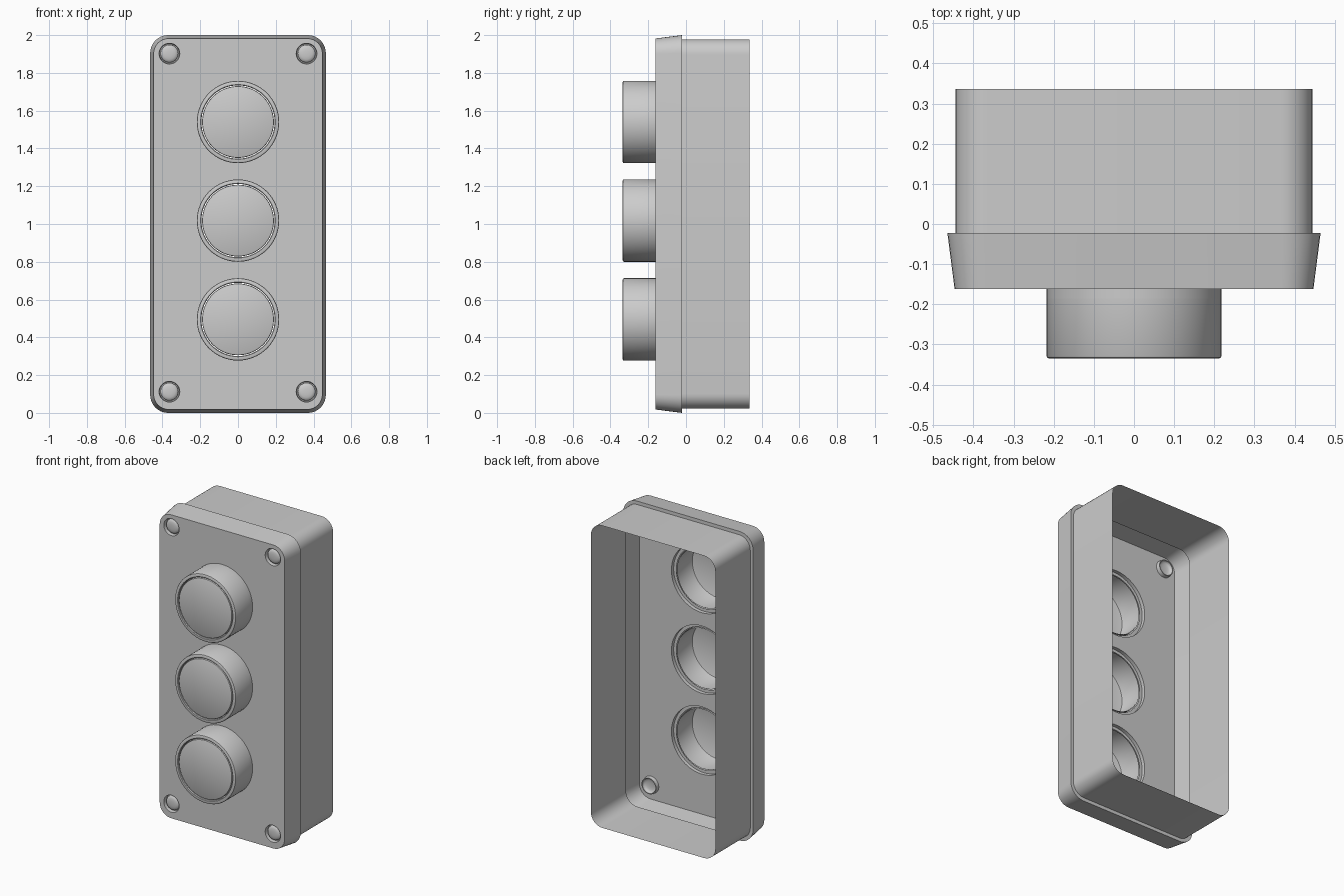
import bpy, bmesh
from math import sin, cos, pi

if "Cube" in bpy.data.objects:
    bpy.data.objects.remove(bpy.data.objects["Cube"])

SEG = 64
PLATE_Y = -0.162
BUTTON_Z = (0.495, 1.018, 1.54)
SCREWS = [(x, z) for x in (-0.363, 0.363) for z in (0.112, 1.902)]


def rounded_rect(hx, hz, r, y, n=8):
    pts = []
    for k, (sx, sz) in enumerate(((1, 1), (-1, 1), (-1, -1), (1, -1))):
        for i in range(n + 1):
            a = (k + i / n) * pi / 2
            pts.append((sx * (hx - r) + r * cos(a), y, 1 + sz * (hz - r) + r * sin(a)))
    return pts


def circle(x, z, r, y, n=SEG):
    return [(x + r * cos(2 * pi * i / n), y, z + r * sin(2 * pi * i / n)) for i in range(n)]


def loft(bm, sections, cap=False):
    """Skin a list of equal-length loops; returns the last loop."""
    rings = [[bm.verts.new(p) for p in s] for s in sections]
    for p, q in zip(rings, rings[1:]):
        for i in range(len(p)):
            j = (i + 1) % len(p)
            bm.faces.new((p[i], p[j], q[j], q[i]))
    if cap:
        bm.faces.new(rings[-1])
    return rings[-1]


def finish(bm, name):
    me = bpy.data.meshes.new(name)
    bm.to_mesh(me)
    bm.free()
    ob = bpy.data.objects.new(name, me)
    bpy.context.collection.objects.link(ob)
    bpy.ops.object.select_all(action='DESELECT')
    ob.select_set(True)
    bpy.context.view_layer.objects.active = ob
    bpy.ops.object.shade_smooth_by_angle(angle=0.6)


def lathe(name, x, z, profile, n=SEG, cap=False):
    bm = bmesh.new()
    loft(bm, [circle(x, z, r, y, n) for r, y in profile], cap)
    finish(bm, name)


# Rear housing: thin wall, open at the back
bm = bmesh.new()
loft(bm, [rounded_rect(0.445, 0.978, 0.08, y) for y in (0.336, -0.022)])
finish(bm, "housing")

# Lid: back ledge, tapered rim, front plate with round openings
bm = bmesh.new()
front = loft(bm, [rounded_rect(0.445, 0.978, 0.08, -0.022),
                  rounded_rect(0.465, 1.0, 0.095, -0.022),
                  rounded_rect(0.447, 0.982, 0.08, PLATE_Y)])
edges = [bm.edges.get((front[i - 1], front[i])) for i in range(len(front))]
holes = [(0, z, 0.218, SEG) for z in BUTTON_Z] + [(x, z, 0.055, 32) for x, z in SCREWS]
for x, z, r, n in holes:
    vs = [bm.verts.new(p) for p in circle(x, z, r, PLATE_Y, n)]
    edges += [bm.edges.new((vs[i - 1], vs[i])) for i in range(n)]
res = bmesh.ops.triangle_fill(bm, edges=edges, use_beauty=True, normal=(0, -1, 0))
for f in res["geom"]:
    if isinstance(f, bmesh.types.BMFace):
        f.normal_update()
        if f.normal.y > 0:
            f.normal_flip()
finish(bm, "lid")

# Push buttons: hollow collar with a separate cap inside it
for i, z in enumerate(BUTTON_Z):
    lathe(f"button_collar_{i + 1}", 0, z,
          [(0.198, -0.185), (0.218, -0.185), (0.218, PLATE_Y), (0.218, -0.329), (0.216, -0.333),
           (0.212, -0.335), (0.198, -0.335), (0.194, -0.331), (0.194, -0.185)])
    lathe(f"button_cap_{i + 1}", 0, z,
          [(0.190, -0.185), (0.190, -0.329), (0.188, -0.333), (0.184, -0.335)], cap=True)

# Corner screws: recess with a low domed head
for i, (x, z) in enumerate(SCREWS):
    lathe(f"screw_{i + 1}", x, z,
          [(0.055, PLATE_Y), (0.052, -0.138), (0.047, -0.138), (0.046, -0.148),
           (0.042, -0.153), (0.030, -0.157), (0.015, -0.159)], n=32, cap=True)
